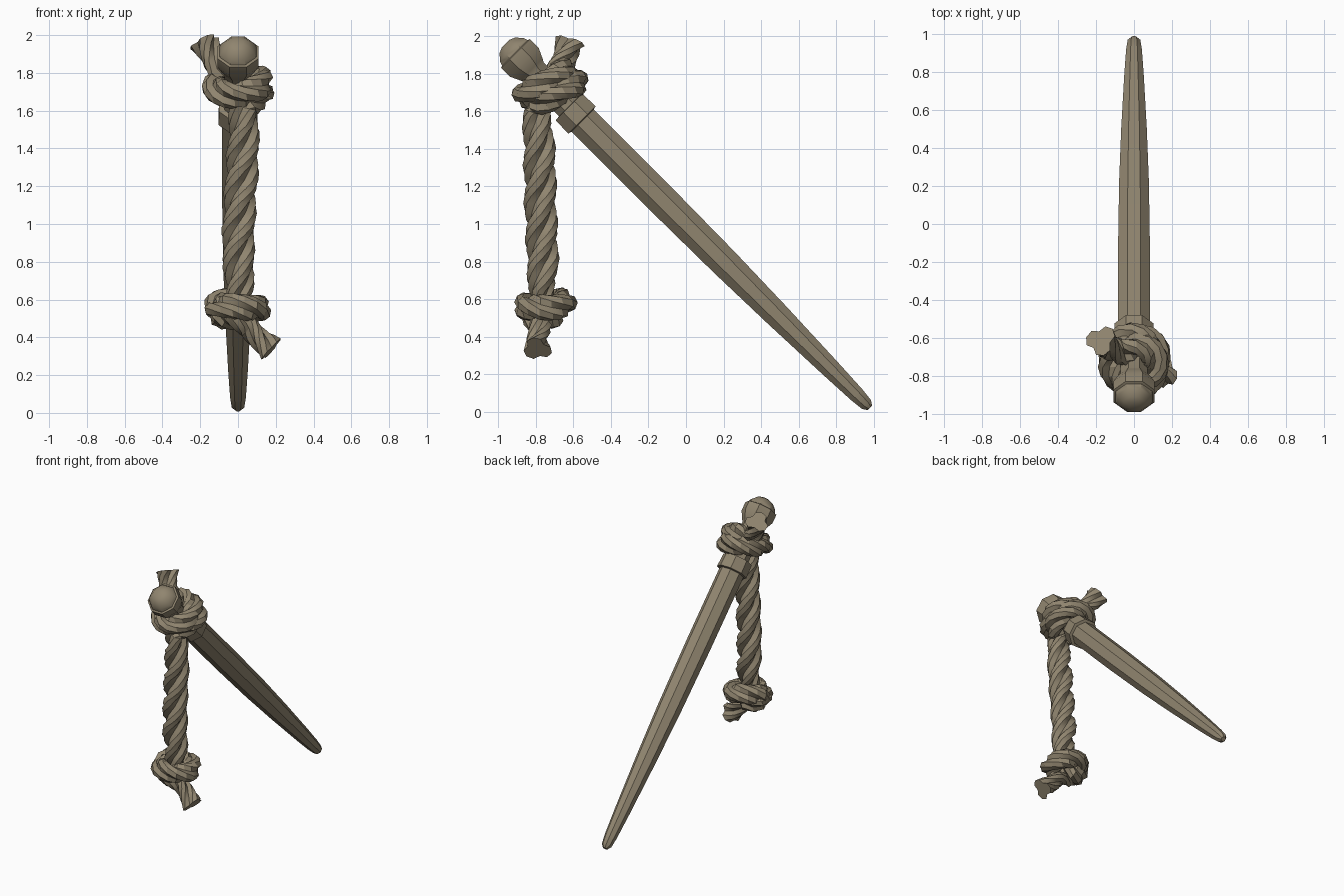
import bpy, bmesh
from math import sin, cos, pi, radians, sqrt
from mathutils import Vector

if "Cube" in bpy.data.objects:
    bpy.data.objects.remove(bpy.data.objects["Cube"])

mat = bpy.data.materials.new("weathered_brown")
mat.diffuse_color = (0.28, 0.235, 0.16, 1)
mat.use_nodes = True
mat.node_tree.nodes["Principled BSDF"].inputs["Base Color"].default_value = mat.diffuse_color

AXIS = Vector((0, 1, -1)).normalized()
SIDE = Vector((1, 0, 0))
UP = Vector((0, 1, 1)).normalized()


def on_axis(s):
    return Vector((0, -1, 2)) + AXIS * s


def skin(name, rings, angle):
    """Bridge rings of points into a closed tube."""
    bm = bmesh.new()
    loops = [[bm.verts.new(p) for p in ring] for ring in rings]
    n = len(loops[0])
    for a, b in zip(loops, loops[1:]):
        for i in range(n):
            j = (i + 1) % n
            bm.faces.new((a[i], a[j], b[j], b[i]))
    bm.faces.new(loops[0][::-1])
    bm.faces.new(loops[-1])
    bmesh.ops.recalc_face_normals(bm, faces=bm.faces)
    me = bpy.data.meshes.new(name)
    bm.to_mesh(me)
    bm.free()
    ob = bpy.data.objects.new(name, me)
    bpy.context.collection.objects.link(ob)
    me.materials.append(mat)
    bpy.context.view_layer.objects.active = ob
    ob.select_set(True)
    bpy.ops.object.shade_smooth_by_angle(angle=radians(angle))
    ob.select_set(False)


# Wooden pin: eight-sided turned profile (distance along axis, radius)
profile = [(.055, .03), (.067, .062), (.10, .095), (.125, .105), (.13, .118),
           (.195, .118), (.25, .09), (.27, .078), (.53, .078), (.532, .108),
           (.63, .112), (.635, .091), (1.2, .091), (1.7, .085), (2.1, .073),
           (2.5, .056), (2.7, .045), (2.775, .036), (2.8, .018)]
skin("wooden_pin",
     [[on_axis(s) + r * (SIDE * cos(a) + UP * sin(a))
       for a in [(k + .5) * pi / 4 for k in range(8)]] for s, r in profile], 35)

# Rope path as (x, y, z, radius): upper loose end
path = [(-.175, -.615, 1.965, .088), (-.145, -.64, 1.90, .07)]
# Two slanted wraps round the pin
turns = 14
for i in range(turns + 1):
    t = i / turns
    a = radians(130 - 565 * t)
    s = .325 + .125 * t + .05 * sin(a)
    p = on_axis(s) + .118 * (SIDE * cos(a) + UP * sin(a))
    path.append((*p, .078))
# Hanging length
path += [(.03, -.79, 1.52, .085), (.025, -.78, 1.35, .092), (.01, -.775, 1.1, .092),
         (.0, -.765, .85, .092), (.01, -.765, .72, .085)]
# Knot and lower loose end
path += [(0, -.77, .61, .07), (-.03, -.71, .51, .07), (-.115, -.75, .53, .072),
         (-.05, -.84, .56, .075), (.06, -.84, .56, .075), (.11, -.75, .55, .075),
         (.06, -.66, .57, .075), (-.05, -.665, .59, .075), (-.11, -.75, .57, .075),
         (-.05, -.81, .51, .07), (.05, -.78, .46, .065), (.12, -.785, .385, .065),
         (.185, -.795, .325, .085)]

# Smooth the path and resample it evenly
pts = [Vector(p) for p in path]
pts = [pts[0] * 2 - pts[1]] + pts + [pts[-1] * 2 - pts[-2]]
dense = []
for p0, p1, p2, p3 in zip(pts, pts[1:], pts[2:], pts[3:]):
    for k in range(20):
        t = k / 20
        dense.append(.5 * (2 * p1 + (p2 - p0) * t + (2 * p0 - 5 * p1 + 4 * p2 - p3) * t * t
                           + (3 * p1 - p0 - 3 * p2 + p3) * t ** 3))
dense.append(pts[-2])
step = .042
samples, run = [dense[0]], 0
for a, b in zip(dense, dense[1:]):
    run += (b - a).to_3d().length
    if run >= step:
        samples.append(b)
        run -= step

# Sweep a three-strand section along it with a steady right-hand twist
lobe = (.62, .92, 1.0, .92)
rings, prev, normal = [], None, None
for i, p in enumerate(samples):
    tan = (samples[min(i + 1, len(samples) - 1)] - samples[max(i - 1, 0)]).to_3d().normalized()
    if prev is None:
        normal = tan.orthogonal().normalized()
    else:
        normal = prev.rotation_difference(tan) @ normal
    prev = tan
    binormal = tan.cross(normal)
    twist = i * step * 2 * pi / .6
    rings.append([p.to_3d() + p.w * lobe[k % 4] *
                  (normal * cos(twist + k * pi / 6) + binormal * sin(twist + k * pi / 6))
                  for k in range(12)])
skin("twisted_rope", rings, 30)
